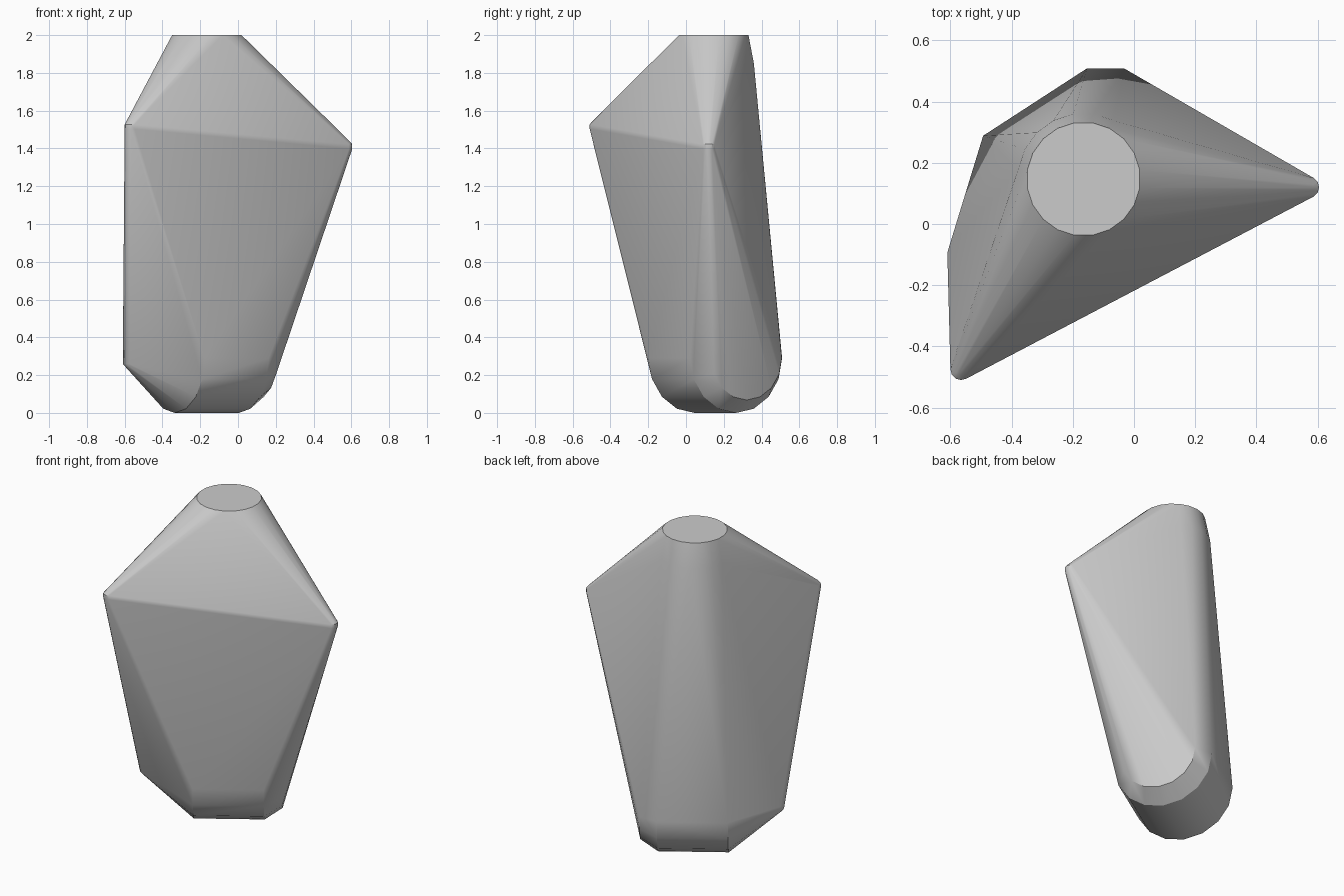
import bpy, bmesh, math
from mathutils import Vector

cube = bpy.data.objects.get("Cube")
if cube:
    bpy.data.objects.remove(cube, do_unlink=True)

# Single stone grey material
grey = bpy.data.materials.new("stone_grey")
grey.use_nodes = True
colour = (0.6, 0.6, 0.6, 1)
grey.diffuse_color = colour
grey.node_tree.nodes["Principled BSDF"].inputs["Base Color"].default_value = colour

bm = bmesh.new()


def ring(centre, radius, u, v, sides=16, turn=0.0):
    """Add a circle of points spanned by the directions u and v."""
    for i in range(sides):
        a = 2 * math.pi * (i + turn) / sides
        bm.verts.new(Vector(centre) + radius * (math.cos(a) * u + math.sin(a) * v))


X, Y, Z = Vector((1, 0, 0)), Vector((0, 1, 0)), Vector((0, 0, 1))

# Flat crown with a chamfer below it
crown = Vector((-0.165, 0.147, 2))
ring(crown, 0.186, X, Y, 20, 0.5)
ring(crown - 0.15 * Z, 0.215, X, Y, 20, 0.5)

# Rounded foot: a lying cylinder, chamfered at one end
axis = Vector((0.84, 0.545, 0)).normalized()
across = Z.cross(axis)
foot_start = Vector((-0.335, 0.045, 0.29))
foot_end = foot_start + 0.405 * axis
ring(foot_start, 0.29, across, Z)
ring(foot_end, 0.29, across, Z)
ring(foot_end + 0.102 * axis, 0.222, across, Z)

# Small rounded corners: two shoulders and one heel
for corner in ((0.57, 0.12, 1.41), (-0.565, -0.475, 1.515), (-0.575, -0.095, 0.272)):
    for tilt in (-60, -20, 20, 60):
        t = math.radians(tilt)
        ring(Vector(corner) + 0.036 * math.sin(t) * Z, 0.037 * math.cos(t), X, Y, 12)

# Wrap all the rings in one faceted skin
hull = bmesh.ops.convex_hull(bm, input=bm.verts[:])
spare = {g for key in ("geom_interior", "geom_unused") for g in hull[key]
         if isinstance(g, bmesh.types.BMVert)}
bmesh.ops.delete(bm, geom=list(spare), context="VERTS")
bmesh.ops.dissolve_limit(bm, angle_limit=math.radians(0.5),
                         verts=bm.verts[:], edges=bm.edges[:])
bmesh.ops.recalc_face_normals(bm, faces=bm.faces[:])

mesh = bpy.data.meshes.new("faceted_stone")
bm.to_mesh(mesh)
bm.free()
mesh.materials.append(grey)
stone = bpy.data.objects.new("faceted_stone", mesh)
bpy.context.collection.objects.link(stone)

# Soft cones and corners, crisp crown edge
bpy.ops.object.select_all(action="DESELECT")
stone.select_set(True)
bpy.context.view_layer.objects.active = stone
bpy.ops.object.shade_smooth_by_angle(angle=math.radians(30))
